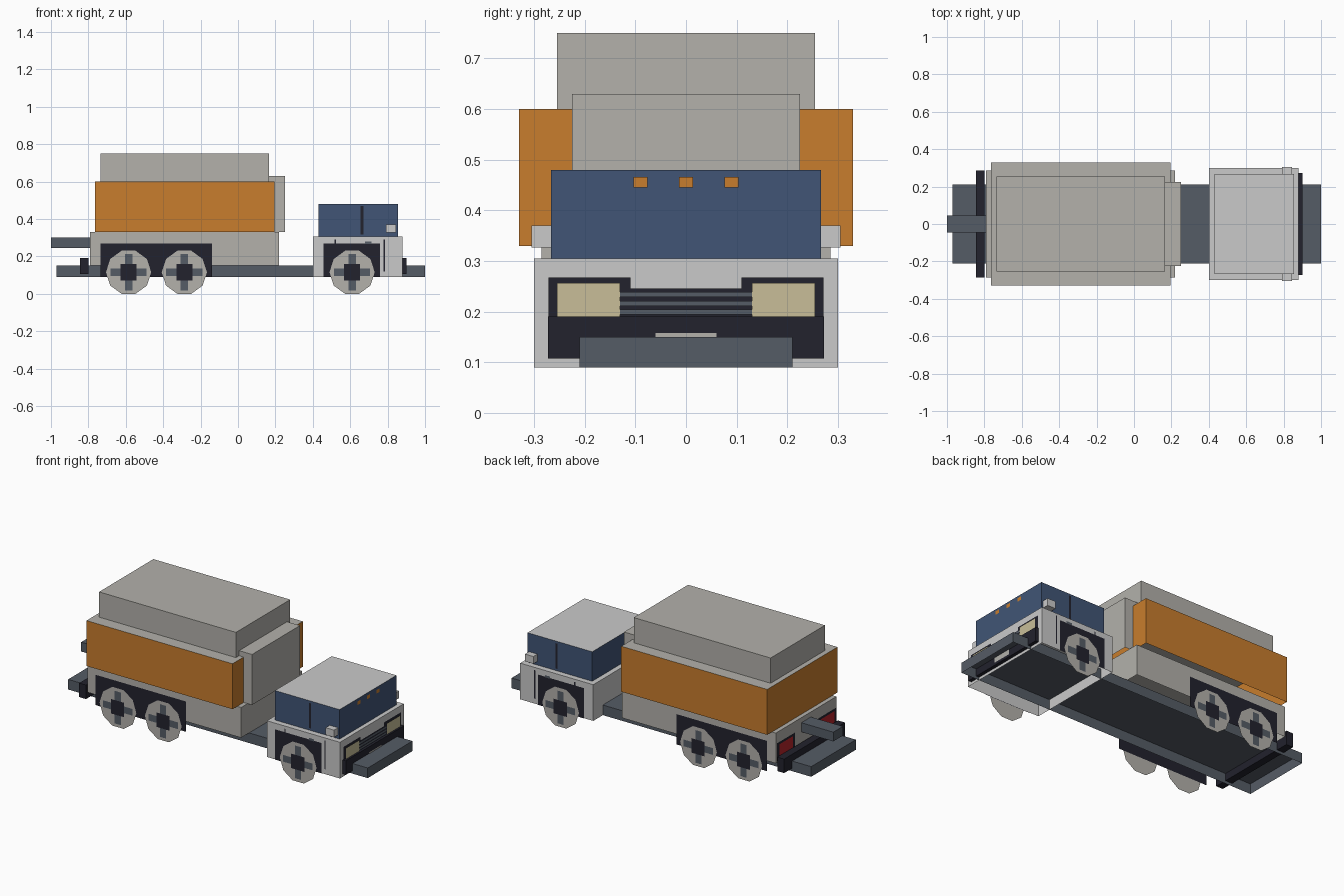
import bpy
import math

if "Cube" in bpy.data.objects:
    bpy.data.objects.remove(bpy.data.objects["Cube"], do_unlink=True)


def material(name, code):
    """Make a flat colour from a display hex code."""
    rgb = []
    for i in (0, 2, 4):
        c = int(code[i:i + 2], 16) / 255
        rgb.append(((c + 0.055) / 1.055) ** 2.4)
    m = bpy.data.materials.new(name)
    m.use_nodes = True
    m.diffuse_color = (*rgb, 1)
    m.node_tree.nodes["Principled BSDF"].inputs["Base Color"].default_value = (*rgb, 1)
    return m


GREY = material("warm grey", "b3b1ab")
WHITE = material("light grey", "cacaca")
ORANGE = material("orange", "c87d2d")
BLUE = material("blue", "415576")
SLATE = material("slate", "555c66")
DARK = material("near black", "22222d")
CREAM = material("cream", "c8be98")
RED = material("red", "b4242a")


def build(name, verts, faces, mats):
    me = bpy.data.meshes.new(name)
    me.from_pydata(verts, [], faces)
    for m in mats:
        me.materials.append(m)
    me.update()
    ob = bpy.data.objects.new(name, me)
    bpy.context.collection.objects.link(ob)
    return ob


def shell(name, xs, ys, zs, mat, top=None, closed=False):
    """Box with an open underside, and optionally another colour on top."""
    verts = [(x, y, z) for x in xs for y in ys for z in zs]
    faces = [(0, 1, 3, 2), (4, 6, 7, 5), (0, 4, 5, 1), (2, 3, 7, 6), (1, 5, 7, 3)]
    if closed:
        faces.append((0, 2, 6, 4))
    ob = build(name, verts, faces, [mat, top or mat])
    for p in ob.data.polygons:
        p.material_index = int(p.normal.z > 0.5)
    return ob


def side_plate(name, xs, zs, y, mat):
    """Flat plate facing the nearest long side."""
    (a, b), (c, d) = xs, zs
    verts = [(a, y, c), (b, y, c), (b, y, d), (a, y, d)]
    return build(name, verts, [(0, 1, 2, 3) if y < 0 else (3, 2, 1, 0)], [mat])


def end_plate(name, ys, zs, x, mat):
    """Flat plate facing the nearest end."""
    (a, b), (c, d) = sorted(ys), zs
    verts = [(x, a, c), (x, b, c), (x, b, d), (x, a, d)]
    return build(name, verts, [(0, 1, 2, 3) if x > 0 else (3, 2, 1, 0)], [mat])


def wheel(name, x, y, s):
    """Flat ten-sided wheel with a cross and a square hub."""
    r, z = 0.121, 0.115
    verts = [(x + r * math.cos(i * math.tau / 10), y, z + r * math.sin(i * math.tau / 10))
             for i in range(10)]
    order = tuple(range(10))
    build(name, verts, [order if s < 0 else order[::-1]], [GREY])
    for i, (w, h) in enumerate(((0.02, 0.097), (0.097, 0.02))):
        side_plate(f"{name}_spoke_{i}", (x - w, x + w), (z - h, z + h), y + s * 0.002, SLATE)
    side_plate(name + "_hub", (x - 0.043, x + 0.043), (z - 0.043, z + 0.043),
               y + s * 0.004, DARK)


# Chassis and rear beam
shell("chassis", (-0.97, 1.0), (-0.21, 0.21), (0.09, 0.15), SLATE)
shell("rear_beam", (-1.0, -0.78), (-0.045, 0.045), (0.245, 0.30), SLATE, closed=True)

# Cargo body
shell("body_base", (-0.79, 0.22), (-0.285, 0.285), (0.15, 0.33), GREY)
shell("body_middle", (-0.765, 0.195), (-0.33, 0.33), (0.33, 0.60), ORANGE, GREY)
shell("body_top", (-0.735, 0.165), (-0.255, 0.255), (0.60, 0.75), GREY)
shell("body_front_box", (0.16, 0.25), (-0.225, 0.225), (0.33, 0.63), GREY)

# Cab
shell("cab_base", (0.40, 0.88), (-0.30, 0.30), (0.09, 0.305), WHITE)
shell("cab_upper", (0.43, 0.855), (-0.267, 0.267), (0.305, 0.48), BLUE, WHITE)

# Bumpers
shell("front_bumper", (0.88, 0.9), (-0.273, 0.273), (0.107, 0.19), DARK, closed=True)
shell("rear_bumper", (-0.845, -0.80), (-0.285, 0.285), (0.107, 0.19), DARK, closed=True)
end_plate("front_number_plate", (-0.06, 0.06), (0.12, 0.158), 0.902, GREY)

# Grille with slats
end_plate("grille", (-0.13, 0.13), (0.19, 0.246), 0.884, DARK)
for i, z in enumerate((0.199, 0.216, 0.234)):
    end_plate(f"grille_slat_{i}", (-0.13, 0.13), (z - 0.005, z + 0.005), 0.887, SLATE)

# Roof marker lights
for i in (-1, 0, 1):
    end_plate(f"marker_light_{i + 1}", (i * 0.09 - 0.014, i * 0.09 + 0.014),
              (0.445, 0.466), 0.858, ORANGE)

# Parts repeated on both sides
for s, side in ((-1, "right"), (1, "left")):
    # Wheel arches and wheels
    side_plate(side + "_rear_arch", (-0.735, -0.14), (0.09, 0.27), s * 0.288, DARK)
    side_plate(side + "_front_arch", (0.457, 0.76), (0.09, 0.27), s * 0.303, DARK)
    wheel(side + "_rear_wheel", -0.585, s * 0.292, s)
    wheel(side + "_middle_wheel", -0.287, s * 0.292, s)
    wheel(side + "_front_wheel", 0.61, s * 0.306, s)

    # Door seams, handle, window pillar and mirror
    for i, x in enumerate((0.52, 0.783)):
        side_plate(f"{side}_door_seam_{i}", (x - 0.004, x + 0.004), (0.12, 0.29),
                   s * 0.302, DARK)
    side_plate(side + "_door_handle", (0.68, 0.715), (0.267, 0.28), s * 0.305, SLATE)
    side_plate(side + "_window_pillar", (0.656, 0.67), (0.318, 0.468), s * 0.269, DARK)
    shell(side + "_mirror", (0.79, 0.845), sorted((s * 0.267, s * 0.305)),
          (0.327, 0.37), WHITE, closed=True)

    # Lamps at both ends
    end_plate(side + "_headlamp_frame", (s * 0.11, s * 0.272), (0.19, 0.267), 0.883, DARK)
    end_plate(side + "_headlamp", (s * 0.13, s * 0.255), (0.19, 0.256), 0.889, CREAM)
    end_plate(side + "_tail_lamp_frame", (s * 0.11, s * 0.28), (0.16, 0.267), -0.793, DARK)
    end_plate(side + "_tail_lamp", (s * 0.13, s * 0.26), (0.185, 0.255), -0.796, RED)
